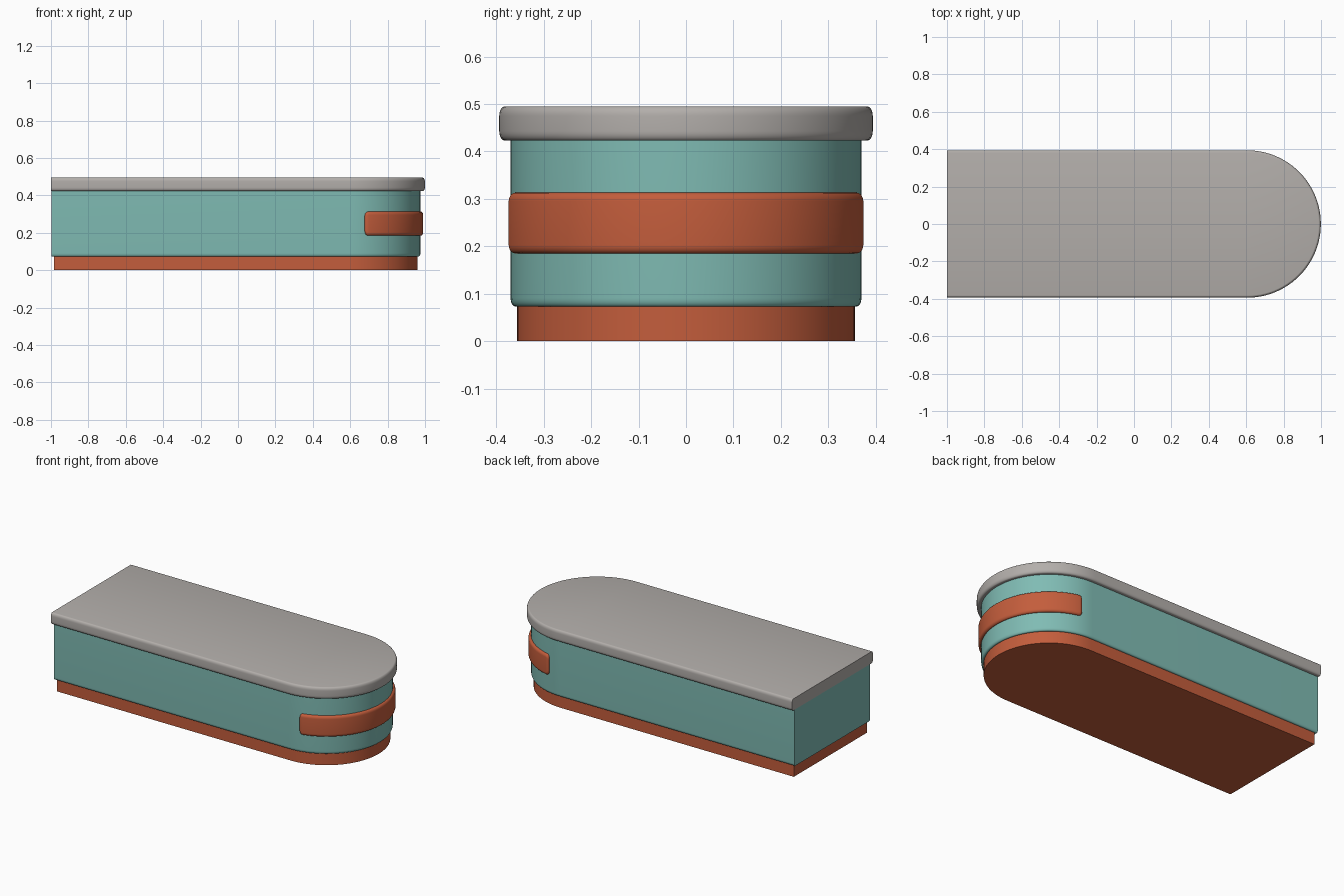
import bpy, bmesh, math

if "Cube" in bpy.data.objects:
    bpy.data.objects.remove(bpy.data.objects["Cube"])

CX = 0.605          # centre of the rounded end
ARC = 48            # steps round the end


def material(name, rgb):
    m = bpy.data.materials.new(name)
    m.diffuse_color = (*rgb, 1)
    m.use_nodes = True
    m.node_tree.nodes["Principled BSDF"].inputs["Base Color"].default_value = m.diffuse_color
    return m


grey = material("warm_grey", (0.45, 0.425, 0.405))
teal = material("teal", (0.215, 0.50, 0.455))
orange = material("burnt_orange", (0.55, 0.11, 0.045))


def loft(name, rings, mat):
    """Skin closed rings of points and cap both ends with flat faces."""
    bm = bmesh.new()
    loops = [[bm.verts.new(p) for p in ring] for ring in rings]
    n = len(loops[0])
    for a, b in zip(loops, loops[1:]):
        for i in range(n):
            j = (i + 1) % n
            bm.faces.new((a[i], a[j], b[j], b[i])).smooth = True
    bm.faces.new(loops[0][::-1])
    bm.faces.new(loops[-1])
    bmesh.ops.recalc_face_normals(bm, faces=bm.faces)
    mesh = bpy.data.meshes.new(name)
    bm.to_mesh(mesh)
    bm.free()
    mesh.set_sharp_from_angle(angle=math.radians(35))
    mesh.materials.append(mat)
    ob = bpy.data.objects.new(name, mesh)
    bpy.context.collection.objects.link(ob)
    return ob


def outline(left, r, z):
    """Plan shape: square at the left, half circle at the right."""
    pts = [(left, -r, z)]
    for i in range(ARC + 1):
        a = math.pi * (i / ARC - 0.5)
        pts.append((CX + r * math.cos(a), r * math.sin(a), z))
    return pts + [(left, r, z)]


def slab(name, left, r, z0, z1, mat, low=0, high=0, out=0.012):
    """Slab with optional rounding (height low / high) on its long edges."""
    prof = []
    for z, h, s in ((z0, low, 1), (z1, high, -1)):
        part = [(r, z)]
        if h:
            part = []
            for k in range(7):
                t = math.pi / 2 * k / 6
                part.append((r - out * (1 - math.sin(t)), z + s * h * (1 - math.cos(t))))
        prof += part if s > 0 else part[::-1]
    return loft(name, [outline(left, rr, z) for rr, z in prof], mat)


# Plinth, body and worktop
slab("plinth", -0.985, 0.356, 0.0, 0.08, orange)
slab("body", -0.998, 0.37, 0.073, 0.43, teal, low=0.018, out=0.01)
slab("worktop", -1.0, 0.394, 0.423, 0.495, grey, low=0.02, high=0.02)


# Bumper band wrapped round the curved end, with rounded edges and ends
def section(a, r, half):
    pts = [(0.35, -half)]
    for s in (-1, 1):
        q = []
        for k in range(7):
            t = math.pi / 2 * k / 6
            q.append((r - 0.013 * (1 - math.sin(t)), s * (half - 0.018 * (1 - math.cos(t)))))
        pts += q if s < 0 else q[::-1]
    pts.append((0.35, half))
    return [(CX + p * math.cos(a), p * math.sin(a), 0.249 + z) for p, z in pts]


R, HALF, END = 0.385, 0.064, math.radians(78.7)
ROUND = 0.02
stations = []
for k in range(6):
    t = math.pi / 2 * k / 6
    stations.append((-END + ROUND * (1 - math.cos(t)) / R,
                     R - 0.009 * (1 - math.sin(t)), HALF - ROUND * (1 - math.sin(t))))
mirrored = [(-a, r, h) for a, r, h in reversed(stations)]
lim = END - ROUND / R
middle = [(-lim + 2 * lim * i / ARC, R, HALF) for i in range(ARC + 1)]
loft("bumper_band", [section(*s) for s in stations + middle + mirrored], orange)
